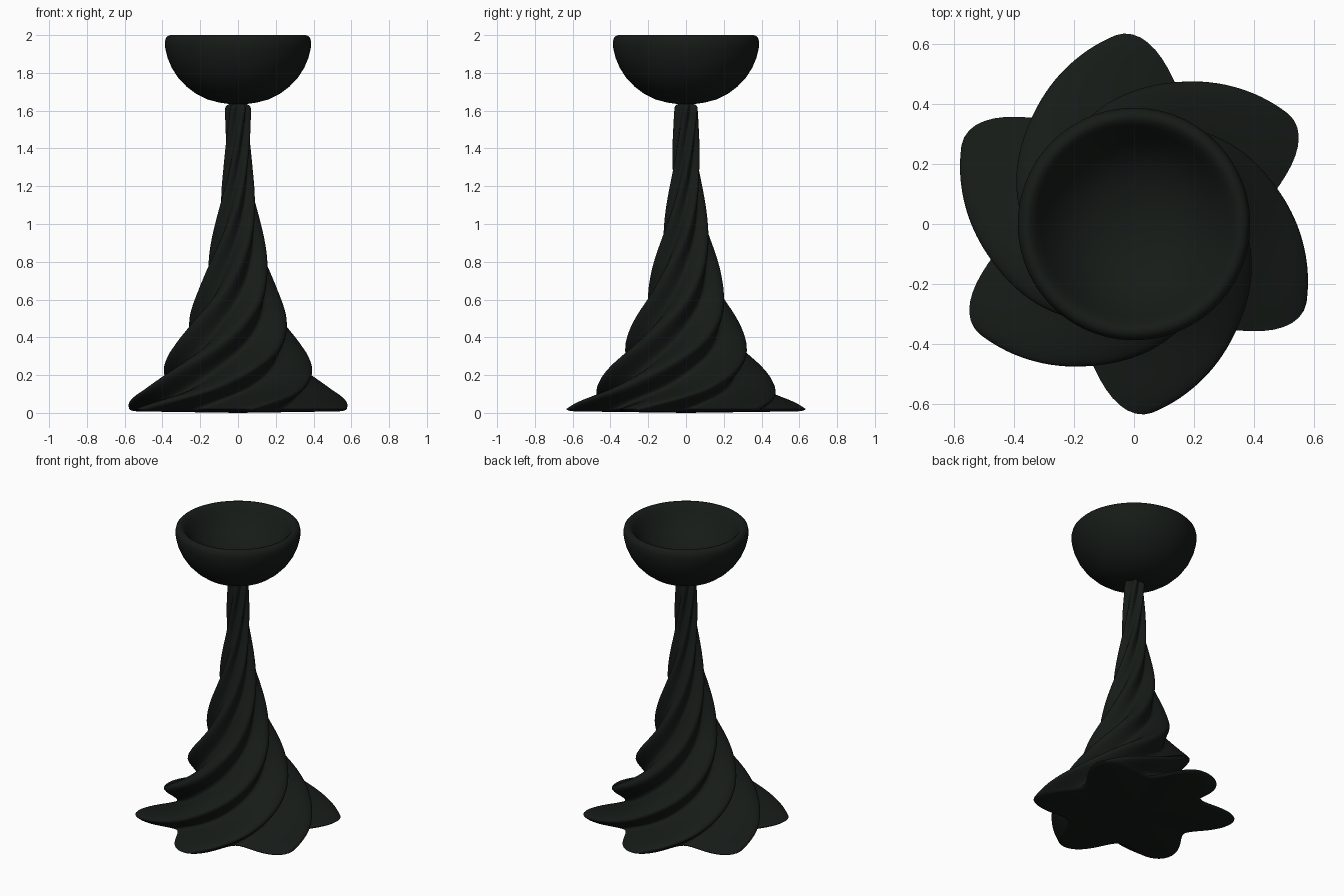
import bpy, bmesh, math

if "Cube" in bpy.data.objects:
    bpy.data.objects.remove(bpy.data.objects["Cube"])

mat = bpy.data.materials.new("dark_glaze")
mat.diffuse_color = (0.008, 0.011, 0.009, 1)
mat.use_nodes = True
mat.node_tree.nodes["Principled BSDF"].inputs["Base Color"].default_value = mat.diffuse_color


def curve(keys, z):
    """Smooth interpolation through (z, value) keys."""
    n = len(keys)
    def slope(i):
        a, b = keys[max(i - 1, 0)], keys[min(i + 1, n - 1)]
        return (b[1] - a[1]) / (b[0] - a[0])
    i = 0
    while i < n - 2 and z > keys[i + 1][0]:
        i += 1
    (z0, v0), (z1, v1) = keys[i], keys[i + 1]
    h = z1 - z0
    t = (z - z0) / h
    return ((2*t**3 - 3*t**2 + 1) * v0 + (t**3 - 2*t**2 + t) * h * slope(i)
            + (3*t**2 - 2*t**3) * v1 + (t**3 - t**2) * h * slope(i + 1))


def loft(name, bottom, rings, top, angle):
    """Skin closed rings between two pole points."""
    bm = bmesh.new()
    rows = [[bm.verts.new(p) for p in ring] for ring in rings]
    n = len(rows[0])
    for a, b in zip(rows, rows[1:]):
        for i in range(n):
            j = (i + 1) % n
            bm.faces.new((a[i], a[j], b[j], b[i]))
    p, q = bm.verts.new((0, 0, bottom)), bm.verts.new((0, 0, top))
    for i in range(n):
        j = (i + 1) % n
        bm.faces.new((p, rows[0][j], rows[0][i]))
        bm.faces.new((q, rows[-1][i], rows[-1][j]))
    bmesh.ops.recalc_face_normals(bm, faces=bm.faces)
    me = bpy.data.meshes.new(name)
    bm.to_mesh(me)
    bm.free()
    ob = bpy.data.objects.new(name, me)
    bpy.context.collection.objects.link(ob)
    me.materials.append(mat)
    bpy.context.view_layer.objects.active = ob
    ob.select_set(True)
    bpy.ops.object.shade_smooth_by_angle(angle=math.radians(angle))
    ob.select_set(False)
    return ob


# Twisted six-lobed stem: crest radius and twist against height
crest = [(.02, .635), (.05, .60), (.13, .495), (.25, .405), (.36, .338), (.5, .272),
         (.63, .218), (.8, .170), (.96, .131), (1.13, .099), (1.3, .077),
         (1.5, .069), (1.63, .069)]
twist = [(.02, 0), (.05, 10), (.13, 38), (.25, 70), (.36, 97), (.5, 126), (.63, 152),
         (.8, 181), (.96, 209), (1.13, 239), (1.3, 271), (1.5, 308), (1.63, 330)]


def lobed_ring(z, scale=1.0, at=None):
    h = min(max(z if at is None else at, .02), 1.63)
    r, tw = curve(crest, h) * scale, math.radians(33 + curve(twist, h))
    ring = []
    for i in range(144):
        a = math.tau * i / 144
        k = r * (0.84 + 0.16 * math.cos(6 * a))
        ring.append((k * math.cos(a + tw), k * math.sin(a + tw), z))
    return ring


rings = [lobed_ring(.008, .93), lobed_ring(.012, .98)]
rings += [lobed_ring(.02 + 1.59 * (i / 150) ** 1.25) for i in range(151)]
rings += [lobed_ring(1.622, .95), lobed_ring(1.63, .84), lobed_ring(1.634, .68)]
loft("twisted_stem", .004, rings, 1.636, 60)

# Round bowl with a soft lip and hollow inside
profile = [(.05, 1.636), (.10, 1.643), (.16, 1.659), (.22, 1.688), (.27, 1.725),
           (.315, 1.772), (.35, 1.825), (.373, 1.88), (.385, 1.93), (.387, 1.962),
           (.382, 1.984), (.371, 1.996), (.357, 2.0), (.345, 1.996), (.33, 1.982),
           (.31, 1.95), (.28, 1.905), (.24, 1.86), (.19, 1.822), (.13, 1.795), (.06, 1.78)]
loft("bowl", 1.634,
     [[(r * math.cos(math.tau * i / 96), r * math.sin(math.tau * i / 96), z)
       for i in range(96)] for r, z in profile], 1.776, 60)

# Stand exactly on the ground
for v in bpy.data.objects["twisted_stem"].data.vertices:
    if v.co.z < .005:
        v.co.z = 0
